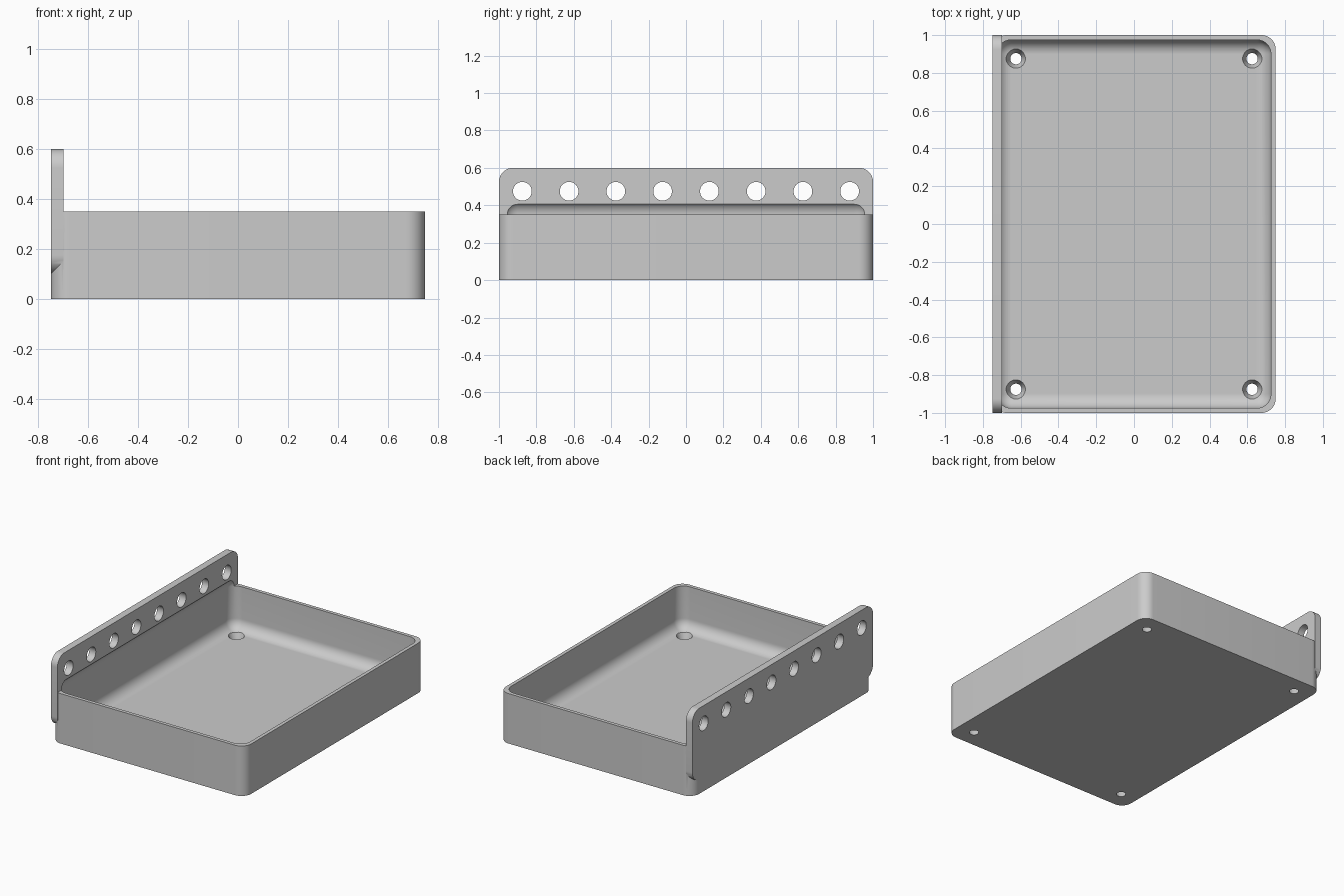
import bpy
import bmesh
from mathutils import Matrix, Vector

if "Cube" in bpy.data.objects:
    bpy.data.objects.remove(bpy.data.objects["Cube"], do_unlink=True)

ROUND = 0.075
WALL = 0.025
FLOOR = 0.05
RIM = 0.35


def add_object(name, bm):
    bmesh.ops.recalc_face_normals(bm, faces=bm.faces)
    mesh = bpy.data.meshes.new(name)
    bm.to_mesh(mesh)
    bm.free()
    obj = bpy.data.objects.new(name, mesh)
    bpy.context.collection.objects.link(obj)
    return obj


def rounded_block(name, low, high, axis=None):
    """Box with rounded edges along one axis, or on every edge."""
    low, high = Vector(low), Vector(high)
    bm = bmesh.new()
    bmesh.ops.create_cube(bm, size=1)
    bmesh.ops.scale(bm, vec=high - low, verts=bm.verts)
    bmesh.ops.translate(bm, vec=(low + high) / 2, verts=bm.verts)
    edges = [e for e in bm.edges if axis is None
             or abs((e.verts[0].co - e.verts[1].co).normalized()[axis]) > 0.9]
    bmesh.ops.bevel(bm, geom=edges, offset=ROUND, offset_type='OFFSET',
                    segments=12, profile=0.5, affect='EDGES')
    return add_object(name, bm)


def add_cone(bm, centre, bottom, top, depth, turn=None):
    place = Matrix.Translation(centre)
    if turn:
        place = place @ Matrix.Rotation(1.5707963, 4, turn)
    bmesh.ops.create_cone(bm, cap_ends=True, segments=40, radius1=bottom,
                          radius2=top, depth=depth, matrix=place)


def combine(target, tool, operation):
    """Apply a boolean and remove the tool."""
    tool.hide_render = True
    mod = target.modifiers.new(operation.title(), 'BOOLEAN')
    mod.operation, mod.solver, mod.object = operation, 'EXACT', tool
    graph = bpy.context.evaluated_depsgraph_get()
    graph.update()
    result = bpy.data.meshes.new_from_object(target.evaluated_get(graph))
    target.modifiers.clear()
    target.data = result
    bpy.data.objects.remove(tool, do_unlink=True)


# Tray body and upright mounting plate
tray = rounded_block("tray_with_mounting_plate", (-0.75, -1, 0), (0.75, 1, RIM), 2)
plate = rounded_block("mounting_plate", (-0.75, -1, 0.1), (-0.70, 1, 0.6), 0)
combine(tray, plate, 'UNION')

# Filleted cavity, which also undercuts the foot of the plate
cavity = rounded_block("cavity_cutter", (WALL - 0.75, WALL - 1, FLOOR),
                       (0.75 - WALL, 1 - WALL, RIM + ROUND))
combine(tray, cavity, 'DIFFERENCE')

# Row of holes through the plate, and tapered screw holes in the floor
bm = bmesh.new()
for i in range(8):
    add_cone(bm, (-0.725, -0.875 + 0.25 * i, 0.475), 0.05, 0.05, 0.2, 'Y')
for x in (-0.625, 0.625):
    for y in (-0.875, 0.875):
        add_cone(bm, (x, y, FLOOR / 2), 0.022, 0.058, FLOOR * 1.8)
combine(tray, add_object("hole_cutter", bm), 'DIFFERENCE')

# Single grey finish
grey = bpy.data.materials.new("light grey")
grey.use_nodes = True
colour = (0.6, 0.6, 0.6, 1)
grey.diffuse_color = colour
grey.node_tree.nodes["Principled BSDF"].inputs["Base Color"].default_value = colour
tray.data.materials.clear()
tray.data.materials.append(grey)

bpy.ops.object.select_all(action='DESELECT')
tray.select_set(True)
bpy.context.view_layer.objects.active = tray
bpy.ops.object.shade_smooth_by_angle(angle=0.5)
